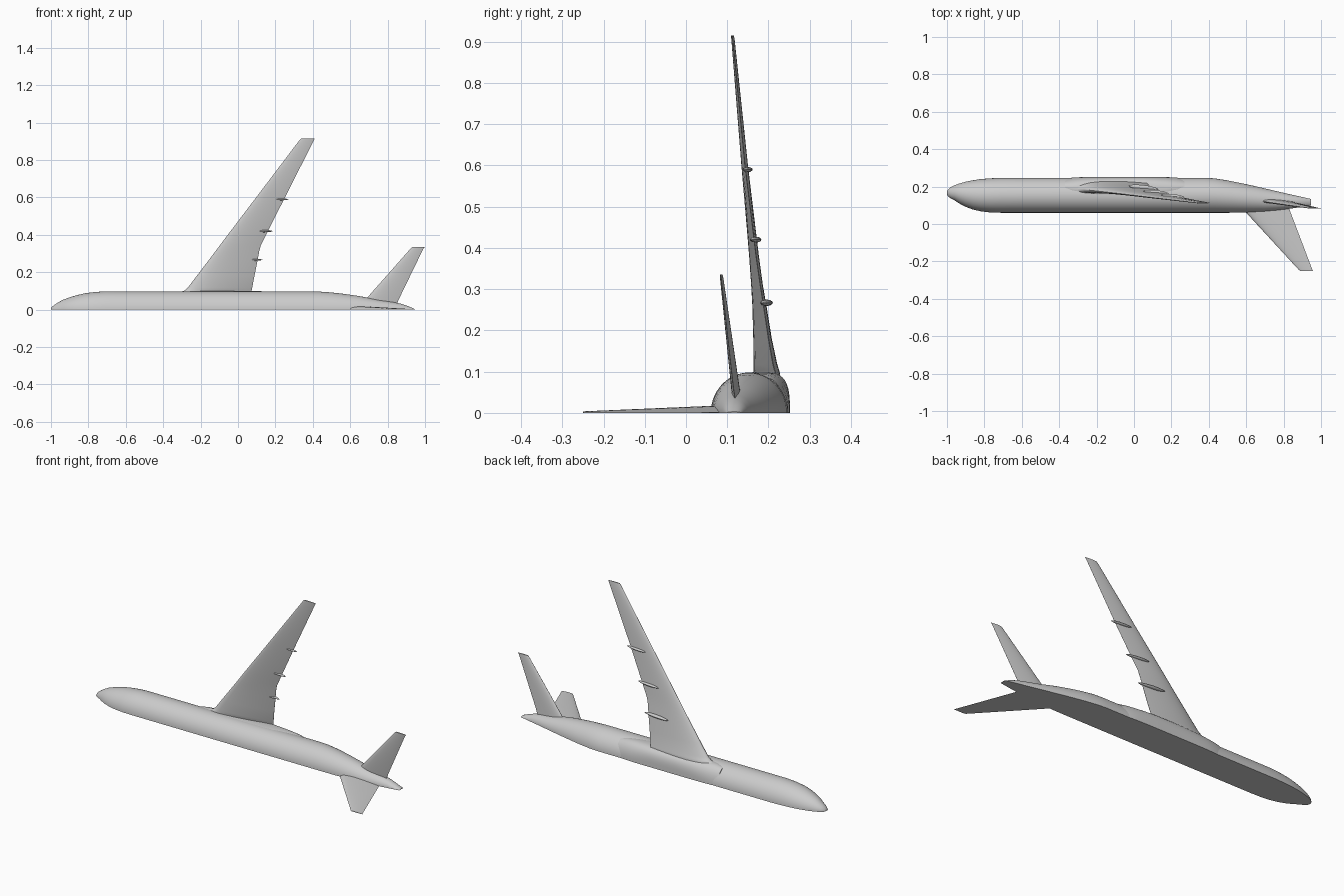
import bpy, bmesh
from math import sin, cos, pi, sqrt


def loft(name, rings, angle=40):
    """Skin closed rings of equal length and cap both ends."""
    bm = bmesh.new()
    rows = [[bm.verts.new(p) for p in r] for r in rings]
    n = len(rows[0])
    for a, b in zip(rows, rows[1:]):
        for i in range(n):
            j = (i + 1) % n
            bm.faces.new((a[i], a[j], b[j], b[i]))
    bm.faces.new(rows[0])
    bm.faces.new(rows[-1])
    bmesh.ops.recalc_face_normals(bm, faces=bm.faces)
    me = bpy.data.meshes.new(name)
    bm.to_mesh(me)
    bm.free()
    ob = bpy.data.objects.new(name, me)
    bpy.context.collection.objects.link(ob)
    bpy.ops.object.select_all(action='DESELECT')
    ob.select_set(True)
    bpy.context.view_layer.objects.active = ob
    bpy.ops.object.shade_smooth_by_angle(angle=angle * pi / 180)
    return ob


def half_ring(x, y0, y1, w, power=1.0, n=28):
    """Half (super)ellipse cross-section standing on z = 0."""
    c, r = (y0 + y1) / 2, (y1 - y0) / 2
    pts = []
    for i in range(n + 1):
        a = pi * i / n
        u, v = cos(a), max(sin(a), 0)
        pts.append((x, c + r * abs(u) ** power * (1 if u > 0 else -1), w * v ** power))
    return pts


def thick(t):
    return 10 * (.2969 * sqrt(t) - .126 * t - .3516 * t**2 + .2843 * t**3 - .1015 * t**4)


N = 14
CHORD = [(1 - cos(pi * i / N)) / 2 for i in range(N + 1)]


def wing_ring(z, x0, y0, x1, y1, up, low):
    """Aerofoil from leading edge (x0, y0) to trailing edge (x1, y1)."""
    def p(t, s):
        return (x0 + (x1 - x0) * t, y0 + (y1 - y0) * t + s * thick(t), z)
    return [p(t, -up) for t in reversed(CHORD)] + [p(t, low) for t in CHORD[1:]]


# Fuselage half: x, top side y, belly side y, half width
body = [
    (-1.0, .160, .172, .004), (-.995, .148, .184, .015), (-.98, .137, .197, .027),
    (-.96, .127, .207, .040), (-.935, .110, .216, .053), (-.90, .092, .226, .066),
    (-.86, .077, .234, .078), (-.82, .068, .240, .087), (-.77, .062, .244, .094),
    (-.71, .060, .247, .098), (-.60, .060, .247, .098), (.38, .060, .247, .098),
    (.43, .060, .244, .097), (.50, .060, .233, .092), (.57, .061, .219, .084),
    (.64, .063, .204, .074), (.70, .066, .190, .063), (.76, .072, .176, .051),
    (.82, .080, .162, .042), (.87, .087, .151, .032), (.91, .093, .142, .019),
    (.945, .099, .134, .003)]
loft("fuselage", [half_ring(*s) for s in body])

# Belly fairing around the wing root
fairing = [
    (-.37, .15, .240, .088, 1.0), (-.33, .13, .248, .095, .95), (-.27, .12, .251, .098, .82),
    (-.20, .11, .252, .099, .68), (-.10, .11, .252, .099, .60), (.05, .11, .252, .099, .60),
    (.11, .11, .252, .099, .70), (.17, .12, .251, .097, .82), (.23, .13, .248, .093, .95),
    (.27, .15, .240, .085, 1.0)]
loft("belly_fairing", [half_ring(*s) for s in fairing])

# Main wing
wing = [
    (.04, -.315, .186, .068, .217, .030, .034), (.095, -.305, .186, .072, .217, .029, .030),
    (.103, -.285, .186, .073, .215, .029, .029), (.118, -.268, .184, .076, .211, .027, .027),
    (.18, -.221, .179, .088, .200, .021, .021), (.26, -.160, .172, .104, .188, .015, .017),
    (.31, -.122, .168, .113, .180, .013, .014), (.345, -.096, .165, .122, .175, .012, .013),
    (.38, -.070, .162, .140, .170, .011, .012), (.60, .097, .142, .251, .143, .008, .008),
    (.908, .330, .114, .407, .113, .004, .004), (.915, .337, .113, .411, .112, .003, .003)]
loft("wing", [wing_ring(*s) for s in wing])

# Tailplane
tail = [(.02, .652, .126, .845, .121, .011, .011), (.06, .687, .122, .862, .115, .010, .010),
        (.328, .924, .087, .992, .085, .004, .004), (.335, .932, .086, 1.0, .084, .003, .003)]
loft("tailplane", [wing_ring(*s) for s in tail])

# Vertical fin half: y, leading x, trailing x, half thickness
fin = [(.12, .55, .815, .020), (.06, .600, .838, .017),
       (-.243, .879, .953, .004), (-.25, .888, .957, .003)]
loft("vertical_fin", [[(a + (b - a) * t, y, max(0, h * thick(t))) for t in CHORD]
                      for y, a, b, h in fin])

# Flap track fairings under the wing: z, start, end, y start, y end, size
pods = [(.267, -.03, .130, .204, .186, 1.0), (.42, .05, .187, .177, .161, .9),
        (.59, .145, .270, .156, .143, .8)]
for k, (z, x0, x1, y0, y1, s) in enumerate(pods):
    rings = []
    for i in range(13):
        t = (1 - cos(pi * i / 12)) / 2
        r = max(.001, (4 * t * (1 - t)) ** .6)
        rings.append([(x0 + (x1 - x0) * t, y0 + (y1 - y0) * t + .013 * s * r * cos(2 * pi * j / 12),
                       z + .008 * s * r * sin(2 * pi * j / 12)) for j in range(12)])
    loft(f"flap_fairing_{k + 1}", rings)
